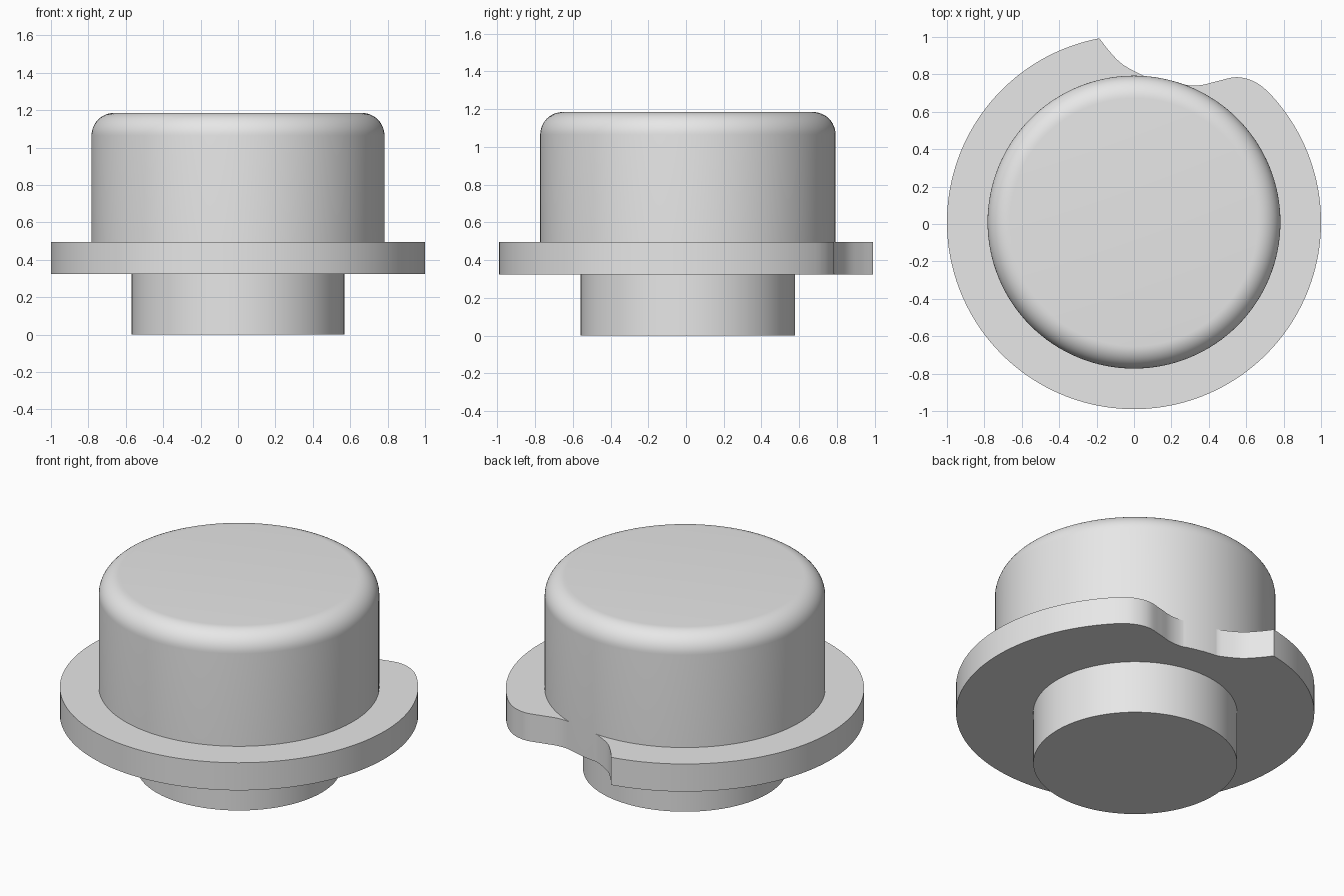
import bpy, bmesh, math
from mathutils import Vector

cube = bpy.data.objects.get("Cube")
if cube:
    bpy.data.objects.remove(cube, do_unlink=True)

CENTRE_Y = 0.01
CAP_R, FLANGE_R, STEM_R = 0.783, 1.0, 0.569
FLANGE_LOW, FLANGE_HIGH, TOP = 0.325, 0.495, 1.185

grey = bpy.data.materials.new("light_grey")
grey.use_nodes = True
colour = (0.8, 0.8, 0.8, 1)
grey.diffuse_color = colour
grey.node_tree.nodes["Principled BSDF"].inputs["Base Color"].default_value = colour


def finish(name, bm):
    bmesh.ops.recalc_face_normals(bm, faces=bm.faces)
    mesh = bpy.data.meshes.new(name)
    bm.to_mesh(mesh)
    bm.free()
    mesh.materials.append(grey)
    obj = bpy.data.objects.new(name, mesh)
    bpy.context.collection.objects.link(obj)
    bpy.ops.object.select_all(action='DESELECT')
    bpy.context.view_layer.objects.active = obj
    obj.select_set(True)
    bpy.ops.object.shade_smooth_by_angle(angle=math.radians(32))
    return obj


def lathe(name, profile, steps=128):
    """Turn a (radius, height) profile around the vertical axis and cap its ends."""
    bm = bmesh.new()
    rings = []
    for r, z in profile:
        rings.append([bm.verts.new((r * math.cos(math.tau * i / steps),
                                    r * math.sin(math.tau * i / steps) + CENTRE_Y, z))
                      for i in range(steps)])
    for a, b in zip(rings, rings[1:]):
        for i in range(steps):
            j = (i + 1) % steps
            bm.faces.new((a[i], a[j], b[j], b[i]))
    bm.faces.new(rings[0])
    bm.faces.new(rings[-1])
    return finish(name, bm)


def arc(radius, start, end, steps):
    """Points on a circle between two angles in degrees."""
    angles = [math.radians(start + (end - start) * i / steps) for i in range(steps + 1)]
    return [Vector((radius * math.cos(a), radius * math.sin(a) + CENTRE_Y)) for a in angles]


def smooth_path(points, steps=6):
    """Catmull-Rom curve through the inner points, first and last steer the ends."""
    p = [Vector(q) for q in points]
    out = []
    for a, b, c, d in zip(p, p[1:], p[2:], p[3:]):
        for i in range(steps):
            t = i / steps
            out.append(0.5 * (2 * b + (c - a) * t + (2 * a - 5 * b + 4 * c - d) * t * t
                              + (3 * b - a - 3 * c + d) * t ** 3))
    return out + [p[-2]]


# Rounded cap, reaching down through the flange to close the notch floor
fillet = 0.12
cap_profile = [(CAP_R, FLANGE_LOW + 0.001)]
for i in range(13):
    a = math.pi / 2 * i / 12
    cap_profile.append((CAP_R - fillet + fillet * math.cos(a),
                        TOP - fillet + fillet * math.sin(a)))
lathe("cap", cap_profile)

# Lower stem
lathe("stem", [(STEM_R, 0), (STEM_R, FLANGE_LOW + 0.02)])

# Flange outline: round rim, sharp tooth, notch floor, rounded lobe
tooth = smooth_path([(-0.23, 1.06), (-0.185, 0.993), (-0.13, 0.922), (-0.06, 0.853),
                     (0.05, 0.793), (0.12, 0.77)])
lobe = smooth_path([(0.18, 0.765), (0.28, 0.743), (0.36, 0.743), (0.45, 0.765),
                    (0.55, 0.785), (0.64, 0.763), (0.713, 0.711), (0.77, 0.65)])
outline = (arc(FLANGE_R, 44.5, -259.3, 140) + tooth[1:]
           + arc(CAP_R - 0.001, 85, 71, 8) + lobe)

bm = bmesh.new()
base = bm.faces.new([bm.verts.new((p.x, p.y, FLANGE_LOW)) for p in outline])
extruded = bmesh.ops.extrude_face_region(bm, geom=[base], use_keep_orig=True)
raised = [v for v in extruded["geom"] if isinstance(v, bmesh.types.BMVert)]
bmesh.ops.translate(bm, verts=raised, vec=(0, 0, FLANGE_HIGH - FLANGE_LOW))
bmesh.ops.remove_doubles(bm, verts=bm.verts, dist=0.0005)
finish("notched_flange", bm)
